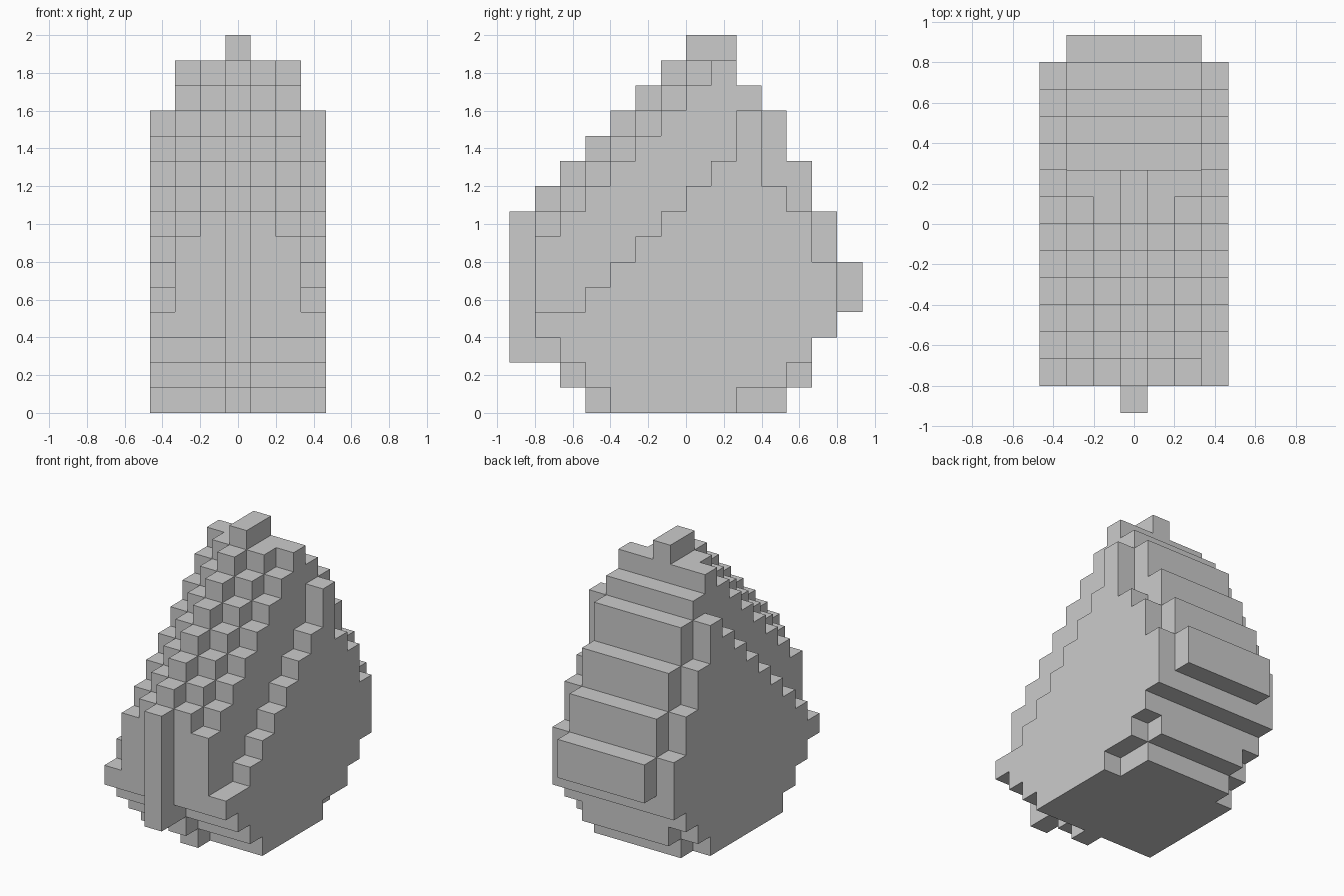
import bpy, bmesh

if "Cube" in bpy.data.objects:
    bpy.data.objects.remove(bpy.data.objects["Cube"])

U = 2 / 15  # block size; all profiles below are counted in blocks


def profile(start, bottoms, tops):
    """Filled (y, z) cells of one slice, given column bottoms and tops."""
    return {(start + n, z) for n, (b, t) in enumerate(zip(bottoms, tops))
            for z in range(b, t)}


# Shared back slope and underside of the inner slices
back = [13, 12, 10, 8, 6]
under = [3, 2, 1] + [0] * 7 + [1, 3, 4]

slices = {}
# Projecting centre ridge
slices[0] = profile(-7, [2, 2, 1] + [0] * 8 + [1, 3, 4],
                    list(range(8, 16)) + [15] + back)
# Stepped inner slices, mirrored either side of the ridge
for s in (-1, 1):
    slices[s] = profile(-6, under, list(range(8, 15)) + [14] + back)
    slices[2 * s] = profile(-6, under, list(range(7, 15)) + back)
# Outer side slices, slightly different left and right
slices[3] = profile(-6, [3, 2, 1, 0, 0, 0, 0, 0, 1, 1, 2, 3],
                    [4, 4, 5, 6, 7, 8, 9, 10, 12, 9, 8, 6])
slices[-3] = profile(-6, [3, 2, 1, 0, 0, 0, 0, 0, 0, 1, 2, 3],
                     list(range(4, 13)) + [10, 8, 6])

cells = {(x, y, z) for x, s in slices.items() for y, z in s}

# Skin the blocks: keep only faces that border empty space
bm = bmesh.new()
verts = {}


def corner(p):
    if p not in verts:
        verts[p] = bm.verts.new(((p[0] - 0.5) * U, p[1] * U, p[2] * U))
    return verts[p]


for c in sorted(cells):
    for axis in range(3):
        a, b = (axis + 1) % 3, (axis + 2) % 3
        for side in (0, 1):
            n = list(c)
            n[axis] += 2 * side - 1
            if tuple(n) in cells:
                continue
            ring = []
            for da, db in ((0, 0), (1, 0), (1, 1), (0, 1)):
                p = list(c)
                p[axis] += side
                p[a] += da
                p[b] += db
                ring.append(corner(tuple(p)))
            bm.faces.new(ring if side else ring[::-1])

# Merge flat areas into single faces
bmesh.ops.dissolve_limit(bm, angle_limit=0.01, verts=bm.verts[:], edges=bm.edges[:])
mesh = bpy.data.meshes.new("stepped_block_body")
bm.to_mesh(mesh)
bm.free()
body = bpy.data.objects.new("stepped_block_body", mesh)
bpy.context.collection.objects.link(body)
